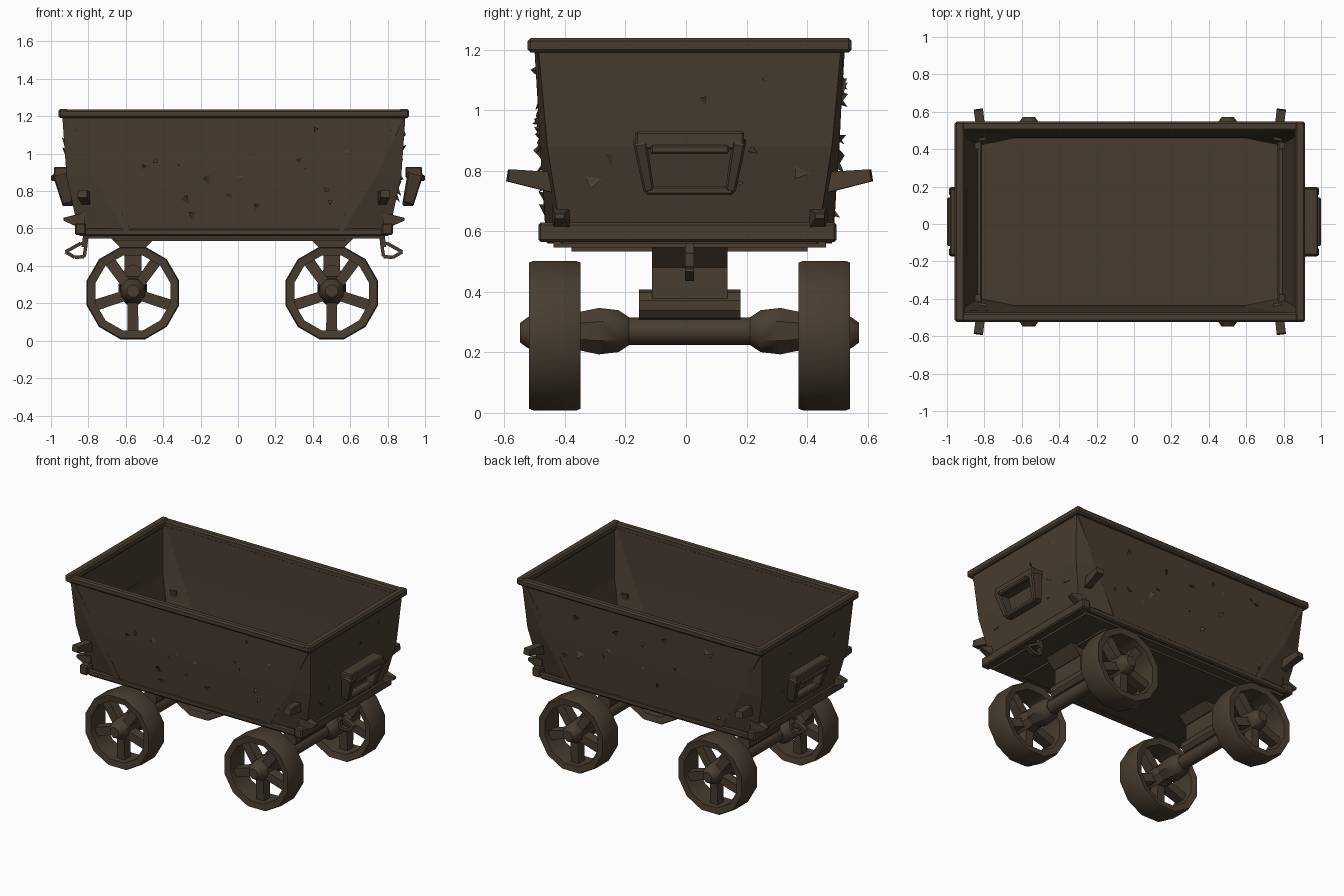
import bpy, bmesh, math, random
from mathutils import Vector, Matrix

if "Cube" in bpy.data.objects:
    bpy.data.objects.remove(bpy.data.objects["Cube"])

random.seed(4)
OFF = Vector((-0.022, 0.012, 0))
mat = bpy.data.materials.new("dark rusty brown")
mat.diffuse_color = (0.065, 0.046, 0.029, 1)
mat.use_nodes = True
mat.node_tree.nodes["Principled BSDF"].inputs["Base Color"].default_value = mat.diffuse_color


def finish(name, bm, off=OFF, smooth=False):
    bmesh.ops.recalc_face_normals(bm, faces=bm.faces)
    me = bpy.data.meshes.new(name)
    bm.to_mesh(me)
    bm.free()
    me.materials.append(mat)
    ob = bpy.data.objects.new(name, me)
    ob.location = off
    bpy.context.collection.objects.link(ob)
    if smooth:
        bpy.context.view_layer.objects.active = ob
        bpy.ops.object.select_all(action='DESELECT')
        ob.select_set(True)
        bpy.ops.object.shade_smooth_by_angle(angle=math.radians(40))
    return ob


def bar(bm, a, b, w, h, w2=None, h2=None, side=(0, 0, 1)):
    """Box beam from a to b; w across, h along the 'side' direction."""
    a, b = Vector(a), Vector(b)
    d = (b - a).normalized()
    u = d.cross(Vector(side)).normalized()
    v = u.cross(d)
    rings = []
    for p, ww, hh in ((a, w, h), (b, w2 or w, h2 or h)):
        rings.append([bm.verts.new(p + u * sx * ww / 2 + v * sy * hh / 2)
                      for sx, sy in ((-1, -1), (1, -1), (1, 1), (-1, 1))])
    bridge(bm, rings)
    bm.faces.new(rings[0])
    bm.faces.new(rings[1])


def bridge(bm, rings):
    for r, s in zip(rings, rings[1:]):
        n = len(r)
        for i in range(n):
            bm.faces.new((r[i], r[(i + 1) % n], s[(i + 1) % n], s[i]))


def lathe(bm, prof, cx, cz, n, closed=False):
    """Revolve (y, radius) points about an axis parallel to y."""
    rings = [[bm.verts.new((cx + r * math.cos(math.tau * (i + .5) / n), y,
                            cz + r * math.sin(math.tau * (i + .5) / n))) for i in range(n)]
             for y, r in prof]
    if closed:
        rings.append(rings[0])
    bridge(bm, rings)
    if not closed:
        bm.faces.new(rings[0])
        bm.faces.new(rings[-1])


# Tub: thin-walled loft whose bottom corners are cut into triangular facets
def tub_ring(x, y, cut_x, cut_y, z):
    pts = []
    for sx, sy in ((1, 1), (-1, 1), (-1, -1), (1, -1)):
        pair = [(sx * x, sy * (y - cut_y), z), (sx * (x - cut_x), sy * y, z)]
        pts += pair if sx * sy > 0 else pair[::-1]
    return pts


bm = bmesh.new()
levels = [(0.825, 0.47, 0.26, 0.05, 0.56), (0.895, 0.495, 0.13, 0.025, 0.88),
          (0.918, 0.51, 0.01, 0.01, 1.21), (0.895, 0.487, 0.01, 0.01, 1.21),
          (0.872, 0.472, 0.13, 0.025, 0.88), (0.805, 0.45, 0.2, 0.04, 0.58)]
rings = [[bm.verts.new(p) for p in tub_ring(*l)] for l in levels]
bridge(bm, rings)
bm.faces.new(rings[0])
bm.faces.new(rings[-1])
finish("tub", bm)

# Rolled top rim
bm = bmesh.new()
for s in (1, -1):
    bar(bm, (-0.937, s * .51, 1.213), (0.937, s * .51, 1.213), 0.05, 0.045)
    bar(bm, (s * .91, -.535, 1.215), (s * .91, .535, 1.215), 0.055, 0.048)
bmesh.ops.bevel(bm, geom=bm.edges[:], offset=0.01, segments=1, affect='EDGES')
finish("top_rim", bm)

# Bottom edge bars, underside slab
bm = bmesh.new()
for s in (1, -1):
    bar(bm, (s * .82, -.5, .597), (s * .82, .485, .597), 0.06, 0.065)
    bar(bm, (-.8, s * .462, .58), (.8, s * .462, .58), 0.03, 0.04)
bmesh.ops.bevel(bm, geom=bm.edges[:], offset=0.008, segments=1, affect='EDGES')
finish("bottom_edge", bm)
bm = bmesh.new()
bar(bm, (-.8, 0, .556), (.8, 0, .556), 0.9, 0.02)
bar(bm, (-.64, 0, .545), (.6, 0, .545), 0.78, 0.025)
finish("underside_slab", bm)

# Straps along the corner creases
bm = bmesh.new()
for sx in (1, -1):
    for sy in (1, -1):
        bar(bm, (sx * .895, sy * .507, 1.19), (sx * .57, sy * .471, .59), 0.01, 0.035,
            side=(1, 0, 0))
finish("corner_straps", bm)

# End handles: hollow frames leaning into the end walls
for s, name in ((1, "right_handle"), (-1, "left_handle")):
    bm = bmesh.new()
    bar(bm, (s * .94, -.18, .9), (s * .94, .18, .9), 0.09, 0.06)
    for sy in (1, -1):
        bar(bm, (s * .95, sy * .165, .9), (s * .91, sy * .135, .735), 0.045, 0.085, 0.035, 0.06,
            side=(1, 0, 0))
    bar(bm, (s * .91, -.145, .735), (s * .91, .145, .735), 0.06, 0.03)
    bar(bm, (s * .983, -.13, .87), (s * .983, .13, .87), 0.034, 0.03)
    bmesh.ops.bevel(bm, geom=bm.edges[:], offset=0.007, segments=1, affect='EDGES')
    finish(name, bm, Vector((0, .012, 0)))

# Side pegs, corner tabs and coupling hooks
bm = bmesh.new()
for sx in (1, -1):
    for sy in (1, -1):
        bar(bm, (sx * .79, sy * .44, .76), (sx * .81, sy * .6, .785), 0.045, 0.07, 0.05, 0.04)
        bar(bm, (sx * .8, sy * .42, .64), (sx * .91, sy * .43, .65), 0.07, 0.09, 0.03, 0.015)
finish("side_pegs", bm)
bm = bmesh.new()
for s in (1, -1):
    ring = [(s * .79, .52), (s * .8, .45), (s * .85, .445), (s * .9, .475), (s * .82, .52)]
    for (x, z), (x2, z2) in zip(ring, ring[1:] + ring[:1]):
        bar(bm, (x, 0, z), (x2, 0, z2), 0.03, 0.018, side=(0.01, 0, 1))
    bar(bm, (s * .79, 0, .57), (s * .8, 0, .5), 0.03, 0.03, side=(1, 0, 0))
finish("coupling_hooks", bm)

# Running gear: wheels, axles and axle brackets
for cx, end in ((-.54, "left"), (.523, "right")):
    cz = 0.255
    for s, sd in ((1, "back"), (-1, "front")):
        bm = bmesh.new()
        lathe(bm, [(s * .36, .25), (s * .375, .256), (s * .515, .256), (s * .53, .25),
                   (s * .525, .207), (s * .37, .207)], cx, cz, 12, True)
        for k in range(5):
            a = math.radians(270 + 72 * k)
            d = Vector((math.cos(a), 0, math.sin(a)))
            c = Vector((cx, s * .455, cz))
            bar(bm, c + d * .04, c + d * .215, 0.055, 0.075, 0.06, 0.06, side=(0, 1, 0))
        lathe(bm, [(s * .36, .06), (s * .40, .075), (s * .49, .07), (s * .535, .055),
                   (s * .56, .035)], cx, cz + .01, 8)
        finish(f"{sd}_{end}_wheel", bm, smooth=True)
    bm = bmesh.new()
    lathe(bm, [(-.4, .045), (.4, .045)], cx, .27, 10)
    for s in (1, -1):
        lathe(bm, [(s * .2, .05), (s * .235, .075), (s * .3, .083), (s * .38, .065)],
              cx, .27, 8)
    finish(f"{end}_axle", bm, smooth=True)
    bm = bmesh.new()
    bar(bm, (cx, 0, .55), (cx, 0, .48), 0.25, 0.24, 0.25, 0.1, side=(1, 0, 0))
    bar(bm, (cx, 0, .48), (cx, 0, .37), 0.25, 0.09, side=(1, 0, 0))
    lathe(bm, [(-.168, .052), (.168, .052)], cx, .355, 10)
    finish(f"{end}_axle_bracket", bm)

# Torn rust flakes peeling off the walls
bm = bmesh.new()
for i in range(46):
    z = random.uniform(.66, 1.13)
    k = min(1, (z - .56) / .32)
    t = max(0, (z - .88) / .33)
    s = random.choice((1, -1))
    if i % 4:
        base = Vector((random.uniform(-.6, .6), s * (.47 + .025 * k + .015 * t), z))
        n, u = Vector((0, s, 0)), Vector((1, 0, 0))
    else:
        base = Vector((s * (.825 + .07 * k + .023 * t), random.uniform(-.38, .38), z))
        n, u = Vector((s, 0, 0)), Vector((0, 1, 0))
    rot = Matrix.Rotation(random.uniform(0, math.tau), 3, n)
    r = random.uniform(.02, .045)
    v = n.cross(u)
    foot = [base - n * .01 + rot @ (u * a + v * b) * r for a, b in ((-1, -.4), (1, -.5), (.1, .5))]
    tip = base + n * random.uniform(.005, .022) + rot @ (v * r)
    q = [bm.verts.new(p) for p in foot + [tip]]
    for f in ((0, 1, 2), (0, 1, 3), (1, 2, 3), (0, 2, 3)):
        bm.faces.new([q[j] for j in f])
finish("rust_flakes", bm)
